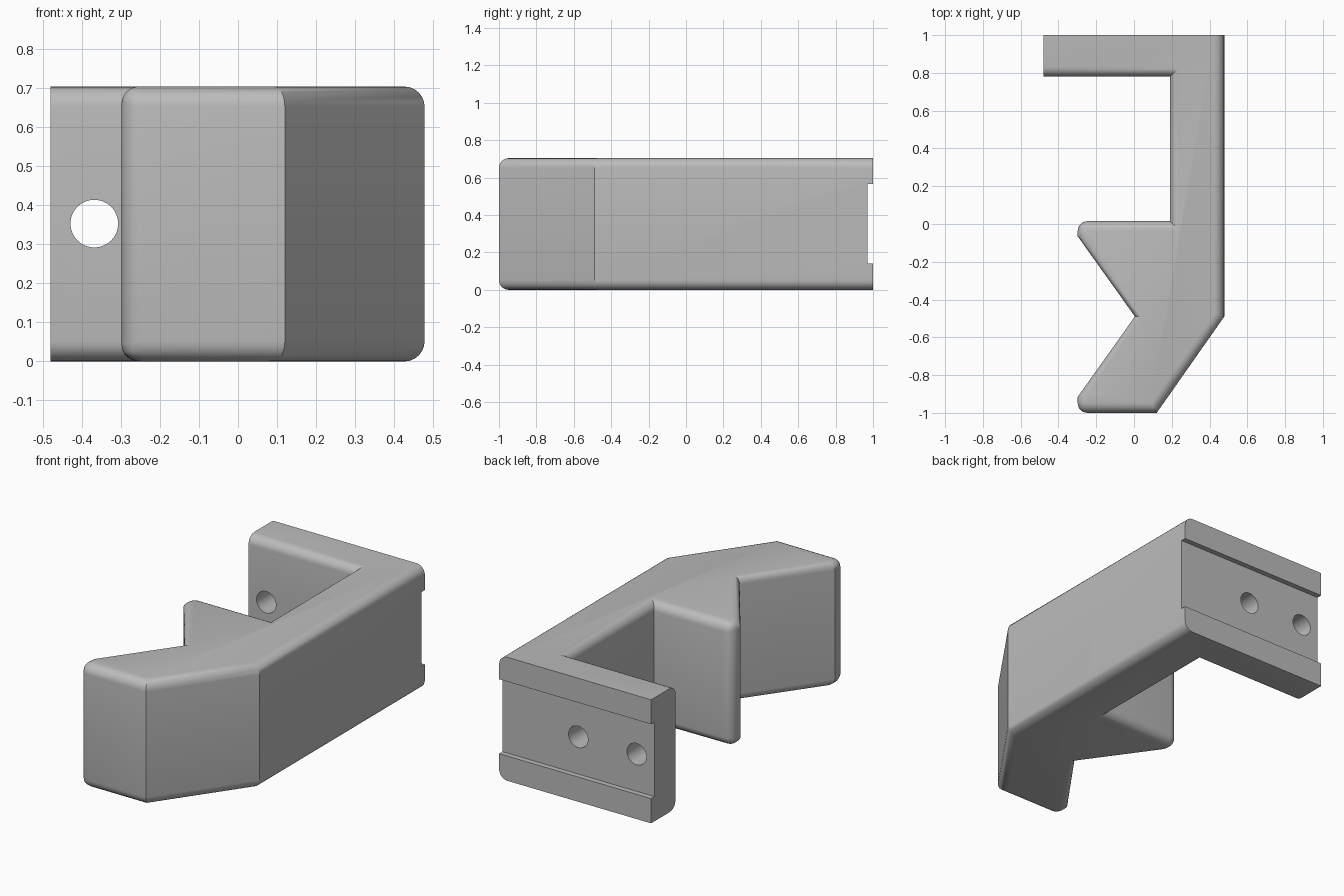
import bpy
import bmesh
import math

cube = bpy.data.objects.get("Cube")
if cube:
    bpy.data.objects.remove(cube, do_unlink=True)

HEIGHT = 0.704
FILLET = 0.052

grey = bpy.data.materials.new("plain grey")
grey.use_nodes = True
colour = (0.5, 0.5, 0.5, 1)
grey.diffuse_color = colour
grey.node_tree.nodes["Principled BSDF"].inputs["Base Color"].default_value = colour

# Bracket outline seen from above, counter-clockwise; third value is the
# fillet share of the rim on the side starting there
outline = [
    (-0.48, 1, 0), (-0.48, 0.78, 1), (0.19, 0.78, 1), (0.19, 0.015, 1),
    (-0.298, 0.015, 1), (-0.298, -0.065, 0.6), (0.005, -0.49, 0.6),
    (-0.298, -0.915, 1), (-0.298, -1, 1), (0.12, -1, 1),
    (0.478, -0.49, 1), (0.478, 1, 0),
]
round_corners = (4, 8)

bm = bmesh.new()
weight = bm.edges.layers.float.new("bevel_weight_edge")
low = [bm.verts.new((x, y, 0)) for x, y, _ in outline]
high = [bm.verts.new((x, y, HEIGHT)) for x, y, _ in outline]
bm.faces.new(high)
bm.faces.new(low[::-1])
count = len(outline)
for i in range(count):
    j = (i + 1) % count
    bm.faces.new((low[i], low[j], high[j], high[i]))
for i in range(count):
    j = (i + 1) % count
    for ring in (low, high):
        bm.edges.get((ring[i], ring[j]))[weight] = outline[i][2]
for i in round_corners:
    bm.edges.get((low[i], high[i]))[weight] = 1
bmesh.ops.recalc_face_normals(bm, faces=bm.faces[:])
mesh = bpy.data.meshes.new("bracket_body")
bm.to_mesh(mesh)
bm.free()
body = bpy.data.objects.new("bracket_body", mesh)
bpy.context.collection.objects.link(body)
mesh.materials.append(grey)

# Rounded rims
bevel = body.modifiers.new("rounded_rims", 'BEVEL')
bevel.limit_method = 'WEIGHT'
bevel.width = FILLET
bevel.segments = 6
bevel.use_clamp_overlap = False


def cut(cutter, name):
    cutter.name = name
    cutter.hide_render = True
    cutter.data.materials.append(grey)
    mod = body.modifiers.new(name, 'BOOLEAN')
    mod.operation = 'DIFFERENCE'
    mod.solver = 'EXACT'
    mod.object = cutter
    return cutter


cutters = []

# Channel along the back of the mounting arm
bpy.ops.mesh.primitive_cube_add(size=1, location=(0, 1.02, 0.353))
bpy.context.object.scale = (2, 0.1, 0.424)
cutters.append(cut(bpy.context.object, "channel_cutter"))

# Two screw holes
for x in (-0.368, 0):
    bpy.ops.mesh.primitive_cylinder_add(
        vertices=48, radius=0.061, depth=0.6,
        location=(x, 0.9, 0.353), rotation=(math.pi / 2, 0, 0))
    cutters.append(cut(bpy.context.object, "screw_hole_cutter"))

# Bake the modifiers and remove the cutters
bpy.ops.object.select_all(action='DESELECT')
body.select_set(True)
bpy.context.view_layer.objects.active = body
for mod in list(body.modifiers):
    bpy.ops.object.modifier_apply(modifier=mod.name)
for cutter in cutters:
    bpy.data.objects.remove(cutter, do_unlink=True)
bpy.ops.object.shade_smooth_by_angle(angle=math.radians(30))
